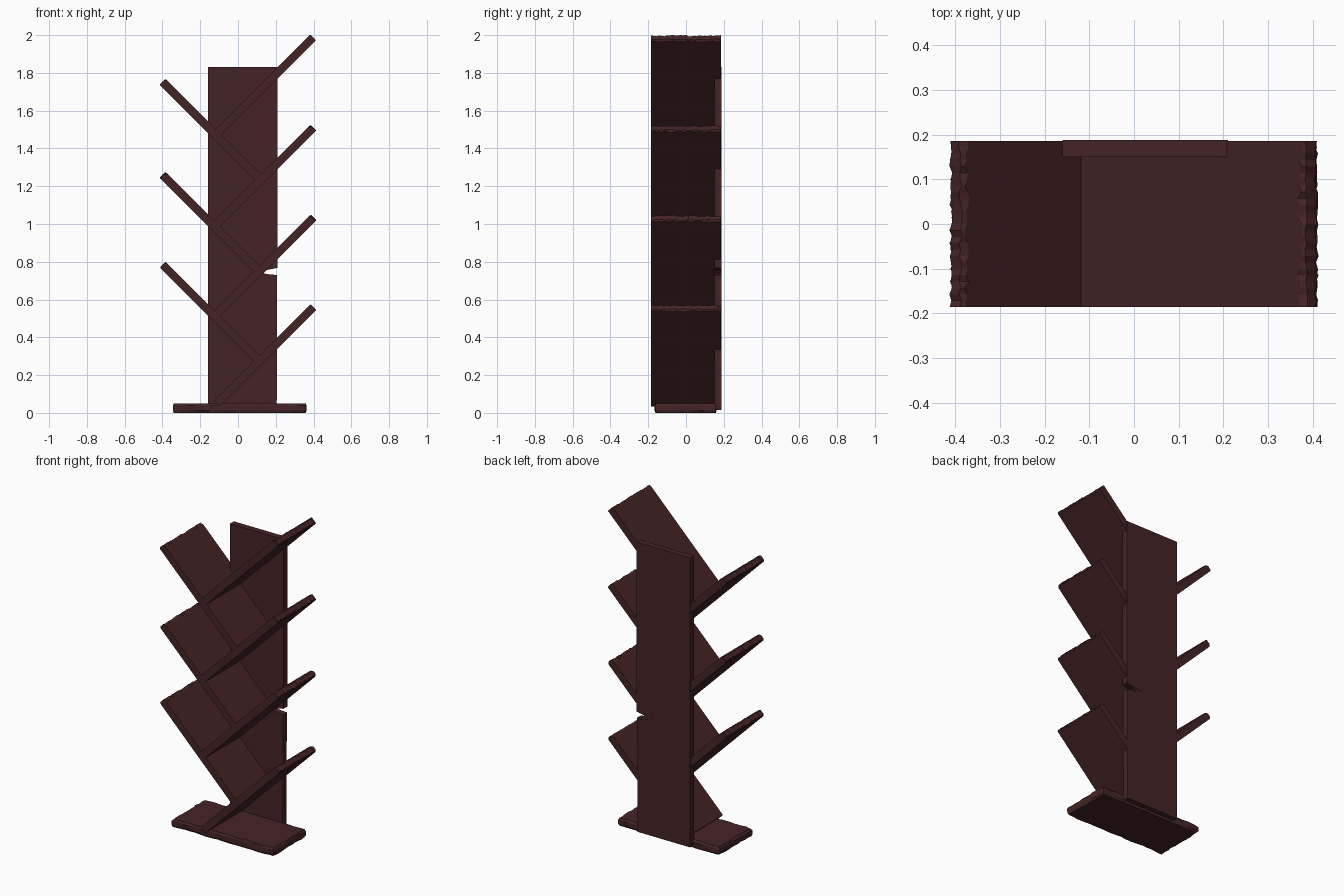
import bpy, bmesh, random
from mathutils import Vector

if "Cube" in bpy.data.objects:
    bpy.data.objects.remove(bpy.data.objects["Cube"])

random.seed(4)
T = 0.062          # shelf thickness measured along the diagonal coordinate

wood = bpy.data.materials.new("dark red-brown wood")
wood.diffuse_color = (0.060, 0.0175, 0.019, 1)
wood.use_nodes = True
wood.node_tree.nodes["Principled BSDF"].inputs["Base Color"].default_value = wood.diffuse_color


def loft(name, rings):
    """Skin a list of closed rings and cap both ends."""
    bm = bmesh.new()
    vs = [[bm.verts.new(p) for p in r] for r in rings]
    n = len(vs[0])
    for a, b in zip(vs, vs[1:]):
        for i in range(n):
            j = (i + 1) % n
            bm.faces.new((a[i], a[j], b[j], b[i]))
    bm.faces.new(vs[0])
    bm.faces.new(vs[-1])
    bmesh.ops.recalc_face_normals(bm, faces=bm.faces)
    me = bpy.data.meshes.new(name)
    bm.to_mesh(me)
    bm.free()
    me.materials.append(wood)
    ob = bpy.data.objects.new(name, me)
    bpy.context.collection.objects.link(ob)
    return ob


def shelf(name, side, q, p0, p1):
    """45 degree board; p runs up along the board, q across it. Free end is chipped."""
    rings = []
    N = 26
    for k in range(N + 1):
        y = -0.186 + 0.372 * k / N
        c1, c2 = random.uniform(0.004, 0.016), random.uniform(0.006, 0.028)
        wear = random.uniform(0, 0.008)
        # small nicks along the long front and back edges
        prof = [(p0, q), (p1 - wear - c1, q), (p1 - wear, q + c1),
                (p1 - wear, q + T - c2 * 0.6), (p1 - wear - c2, q + T), (p0, q + T)]
        rings.append([Vector((side * (p - r) / 2, y, (p + r) / 2)) for p, r in prof])
    return loft(name, rings)


# diagonal shelves, each resting on the one below
right = [(0.130, 0.960), (0.603, 1.435), (1.080, 1.910), (1.560, 2.387)]
left = [(0.355, 1.185), (0.830, 1.660), (1.322, 2.154)]
for i, (q, p1) in enumerate(right):
    start = left[i - 1][0] + T if i else -0.06
    shelf(f"right_shelf_{i + 1}", 1, q, start, p1)
for i, (q, p1) in enumerate(left):
    shelf(f"left_shelf_{i + 1}", -1, q, right[i][0] + T, p1)

# back panel with a split in its right edge
outline = [(-0.16, 0.015), (0.205, 0.015), (0.207, 0.73), (0.15, 0.735), (0.10, 0.752),
           (0.16, 0.758), (0.21, 0.768), (0.21, 1.83), (-0.16, 1.83)]
loft("back_panel", [[Vector((x, y, z)) for x, z in outline] for y in (0.15, 0.188)])

# base slab with worn, scalloped rim
X0, X1, Y0, Y1 = -0.345, 0.363, -0.166, 0.162
corners = [(X0, Y0), (X1, Y0), (X1, Y1), (X0, Y1)]
rim = []
for i in range(4):
    a, b = Vector(corners[i]), Vector(corners[(i + 1) % 4])
    n = 18 if i % 2 == 0 else 10
    rim += [a.lerp(b, k / n) for k in range(n)]
centre = Vector(((X0 + X1) / 2, (Y0 + Y1) / 2))


def inset(p, d):
    return Vector((p.x - d * (1 if p.x > centre.x else -1) * (abs(p.x - centre.x) > 0.353),
                   p.y - d * (1 if p.y > centre.y else -1) * (abs(p.y - centre.y) > 0.163)))


rings = []
for z, lo, hi in ((0, 0.004, 0.014), (0.012, 0, 0.006), (0.038, 0, 0.006), (0.051, 0.004, 0.014)):
    rings.append([inset(p, random.uniform(lo, hi)).to_3d() + Vector((0, 0, z)) for p in rim])
loft("base_slab", rings)
